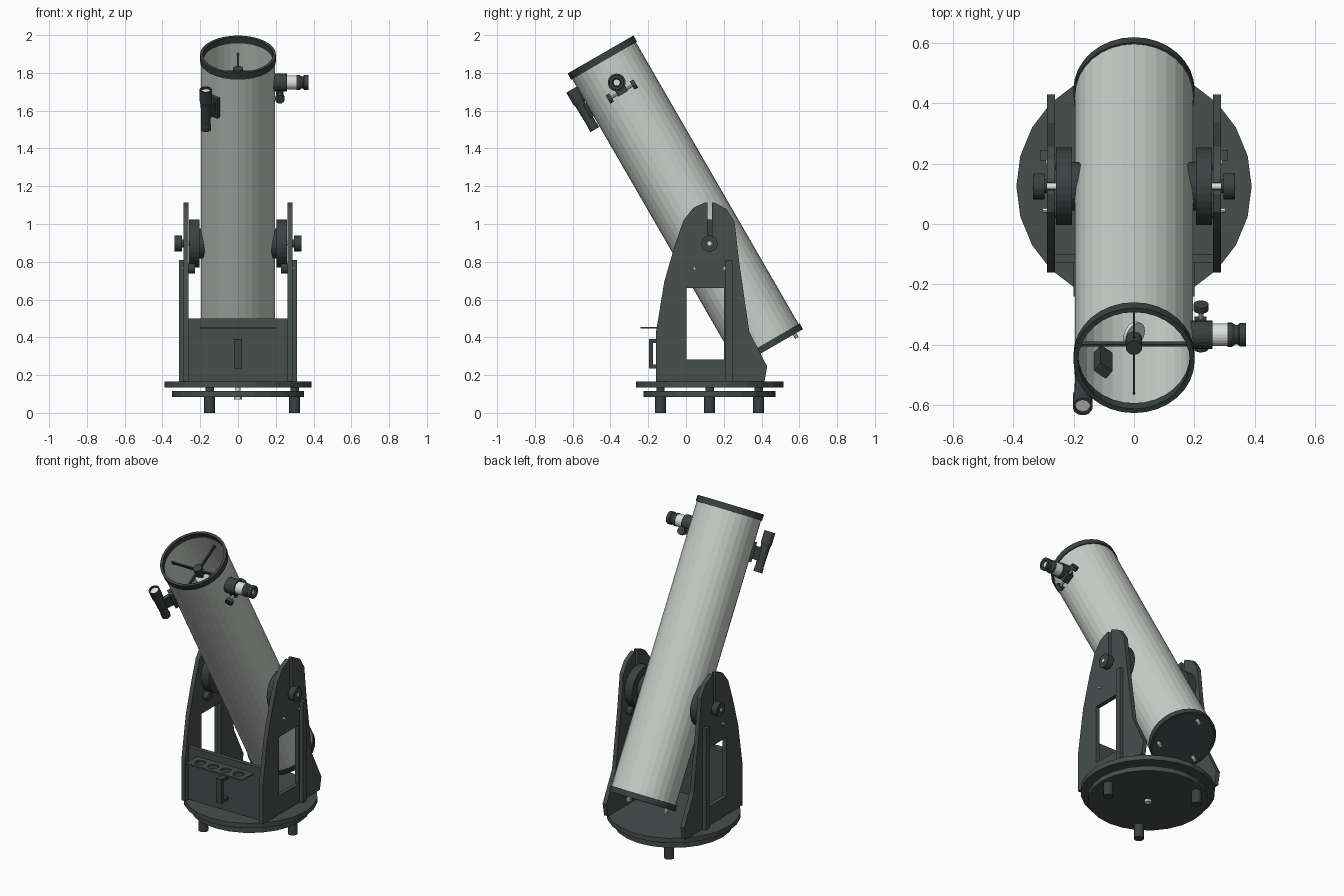
import bpy, bmesh, math
from mathutils import Matrix, Vector

if "Cube" in bpy.data.objects:
    bpy.data.objects.remove(bpy.data.objects["Cube"])


def material(name, rgb):
    m = bpy.data.materials.new(name)
    m.diffuse_color = (*rgb, 1)
    m.use_nodes = True
    m.node_tree.nodes["Principled BSDF"].inputs["Base Color"].default_value = m.diffuse_color
    return m


BOARD = material("dark grey board", (0.065, 0.074, 0.073))
BLACK = material("black fitting", (0.045, 0.052, 0.052))
SILVER = material("silver tube paint", (0.60, 0.63, 0.60))
CHROME = material("bright metal", (0.72, 0.74, 0.72))

T, RX = Matrix.Translation, Matrix.Rotation
PIVOT = Vector((0, 0.125, 0.897))
TUBE = T(PIVOT) @ RX(math.radians(30), 4, 'X')   # local z runs up the tube
SIDE = Matrix(((0, 0, 1, 0), (1, 0, 0, 0), (0, 1, 0, 0), (0, 0, 0, 1)))


def add(name, mesh, mat, matrix):
    mesh.materials.clear()
    mesh.materials.append(mat)
    ob = bpy.data.objects.new(name, mesh)
    ob.matrix_world = matrix
    bpy.context.collection.objects.link(ob)
    return ob


def from_bm(name, bm, mat, matrix):
    bmesh.ops.recalc_face_normals(bm, faces=bm.faces)
    mesh = bpy.data.meshes.new(name)
    bm.to_mesh(mesh)
    bm.free()
    return add(name, mesh, mat, matrix)


def lathe(name, profile, mat, matrix=Matrix(), seg=24, hollow=False):
    """Turn (radius, height) points about local z; hollow closes the loop."""
    bm = bmesh.new()
    rings = [[bm.verts.new((r * math.cos(a), r * math.sin(a), h))
              for a in (math.tau * i / seg for i in range(seg))] for r, h in profile]
    pairs = list(zip(rings, rings[1:]))
    if hollow:
        pairs.append((rings[-1], rings[0]))
    for p, q in pairs:
        for i in range(seg):
            j = (i + 1) % seg
            bm.faces.new((p[i], p[j], q[j], q[i]))
    if not hollow:
        bm.faces.new(rings[0])
        bm.faces.new(rings[-1])
    return from_bm(name, bm, mat, matrix)


def rod(name, r, z0, z1, mat, matrix=Matrix(), seg=24):
    return lathe(name, [(r, z0), (r, z1)], mat, matrix, seg)


def box(name, lo, hi, mat, matrix=Matrix()):
    bm = bmesh.new()
    lo, hi = Vector(lo), Vector(hi)
    size = hi - lo
    bmesh.ops.create_cube(bm, size=1, matrix=T((lo + hi) / 2) @ Matrix.Diagonal((*size, 1)))
    return from_bm(name, bm, mat, matrix)


def sheet(name, loops, thick, mat, matrix):
    """Flat board from an outline and holes, thickened along local z."""
    cu = bpy.data.curves.new(name, 'CURVE')
    cu.dimensions, cu.fill_mode, cu.extrude = '2D', 'BOTH', thick / 2
    for loop in loops:
        sp = cu.splines.new('POLY')
        sp.points.add(len(loop) - 1)
        for p, (x, y) in zip(sp.points, loop):
            p.co = (x, y, 0, 1)
        sp.use_cyclic_u = True
    tmp = bpy.data.objects.new(name + "_outline", cu)
    mesh = bpy.data.meshes.new_from_object(tmp)
    bpy.data.objects.remove(tmp)
    for p in mesh.polygons:
        p.use_smooth = False
    return add(name, mesh, mat, matrix)


# Turntable: two round boards, feet and centre bolt
CENTRE = T((0, 0.125, 0))
rod("turntable_board", 0.39, 0.135, 0.165, BOARD, CENTRE)
rod("ground_board", 0.349, 0.085, 0.115, BOARD, CENTRE)
rod("centre_bolt", 0.012, 0.075, 0.14, CHROME, CENTRE, 12)
rod("centre_nut", 0.022, 0.07, 0.085, CHROME, CENTRE, 6)
for i in range(3):
    a = math.tau * i / 3
    spot = CENTRE @ T((0.3 * math.cos(a), 0.3 * math.sin(a), 0))
    rod("foot", 0.029, 0, 0.085, BLACK, spot)
    rod("glide_pad", 0.022, 0.115, 0.135, BLACK, spot)

# Rocker box: slotted side boards with windows
outline = [(-.16, .165), (-.16, .42), (-.115, .695), (-.06, .885), (-.013, 1.02),
           (.04, 1.087), (.10, 1.113), (.113, 1.113), (.113, .89), (.137, .89),
           (.137, 1.113), (.15, 1.113), (.214, 1.08), (.257, 1.013), (.28, .81),
           (.335, .43), (.43, .245), (.415, .165)]
window = [(.003, .283), (.20, .283), (.20, .66), (.003, .66)]
for s in (-1, 1):
    sheet("side_board", [outline, window], 0.027, BOARD, T((s * 0.2755, 0, 0)) @ SIDE)
    box("side_rib", (min(s * .289, s * .312), .21, .165),
        (max(s * .289, s * .312), .245, .81), BOARD)
    # Altitude bearing, knob and rollers, turned outward along x
    out = T(PIVOT) @ RX(s * math.pi / 2, 4, 'Y')
    rod("bearing_hub", 0.08, 0.175, 0.21, BLACK, out)
    rod("altitude_bearing", 0.128, 0.205, 0.259, BLACK, out, 32)
    rod("bearing_shaft", 0.011, 0.25, 0.337, CHROME, out, 12)
    lathe("tension_knob", [(.022, .289), (.022, .296), (.043, .296), (.043, .335)], BLACK, out)
    for dy in (-0.08, 0.08):
        spot = T((0, dy, -0.132)) @ out
        rod("bearing_roller", 0.026, 0.228, 0.263, BLACK, spot, 16)
        rod("roller_screw", 0.008, 0.26, 0.303 if dy < 0 else 0.294, CHROME, spot, 8)

# Front board with handle and eyepiece tray
box("front_board", (-.262, -.127, .165), (.262, -.10, .50), BOARD)
box("handle_grip", (-.02, -.195, .235), (.02, -.175, .39), BLACK)
for z in (.235, .37):
    box("handle_leg", (-.02, -.176, z), (.02, -.126, z + .02), BLACK)
tray = [(-.2, -.24), (.2, -.24), (.2, -.126), (-.2, -.126)]
holes = [[(x + .032 * math.cos(math.tau * i / 16), -.187 + .032 * math.sin(math.tau * i / 16))
          for i in range(16)] for x in (-.135, -.045, .045, .135)]
sheet("eyepiece_tray", [tray] + holes, 0.01, BOARD, T((0, 0, .451)))

# Main tube with end rings and back plate
lathe("main_tube", [(.195, -.63), (.195, 1.15), (.188, 1.15), (.188, -.63)],
      SILVER, TUBE, 32, True)
lathe("front_ring", [(.201, 1.117), (.201, 1.155), (.185, 1.155), (.185, 1.117)],
      BLACK, TUBE, 32, True)
lathe("rear_cell", [(.201, -.605), (.201, -.64), (.188, -.64), (.188, -.632), (.001, -.632)],
      BLACK, TUBE, 32)
rod("primary_mirror", 0.18, -.60, -.57, CHROME, TUBE, 32)
for i in range(3):
    a = math.tau * i / 3 + math.pi / 2
    rod("rear_screw", 0.011, -.665, -.63, CHROME,
        TUBE @ T((.15 * math.cos(a), .15 * math.sin(a), 0)), 10)

# Spider vanes with secondary mirror tilted towards the focuser
box("spider_vane", (-.19, -.004, 1.035), (.19, .004, 1.055), BLACK, TUBE)
box("spider_vane", (-.004, -.19, 1.035), (.004, .19, 1.055), BLACK, TUBE)
rod("secondary_hub", 0.027, 1.01, 1.07, BLACK, TUBE)
rod("secondary_stalk", 0.012, .985, 1.012, BLACK, TUBE, 12)
rod("secondary_mirror", 0.045, -.006, .006, CHROME,
    TUBE @ T((0, 0, .984)) @ RX(math.radians(45), 4, 'Y'))

# Focuser and eyepiece
FOCUS = TUBE @ T((0, 0, .984)) @ RX(math.pi / 2, 4, 'Y')
rod("focuser_body", 0.047, .18, .26, BLACK, FOCUS)
rod("focuser_drawtube", 0.038, .255, .312, CHROME, FOCUS)
lathe("eyepiece", [(.040, .31), (.040, .325), (.033, .335), (.033, .345), (.039, .35),
                   (.039, .372), (.024, .372), (.018, .36)], BLACK, FOCUS)
rod("eyepiece_lens", 0.017, .358, .363, CHROME, FOCUS, 16)
SHAFT = TUBE @ T((.222, 0, .929)) @ RX(-math.pi / 2, 4, 'X')
rod("focus_shaft", 0.008, -.07, .07, CHROME, SHAFT, 10)
box("focus_shaft_block", (.2, -.03, .915), (.24, .03, .95), BLACK, TUBE)
for z in (-.085, .063):
    rod("focus_knob", 0.025, z, z + .022, BLACK, SHAFT, 16)

# Finder scope on its bracket; local x points away from the main tube
FIND = TUBE @ RX(math.atan2(-.225, -.17), 4, 'Z')
box("finder_foot", (.15, -.025, .87), (.215, .025, .99), BLACK, FIND)
box("finder_stem", (.21, -.012, .89), (.265, .012, .97), BLACK, FIND)
BARREL = FIND @ T((.282, 0, 0))
lathe("finder_scope", [(.018, .826), (.027, .826), (.027, .85), (.025, .86), (.028, .98),
                       (.033, 1.0), (.033, 1.071), (.025, 1.071), (.025, 1.055)], BLACK, BARREL)
rod("finder_lens", 0.0245, 1.054, 1.06, CHROME, BARREL)
